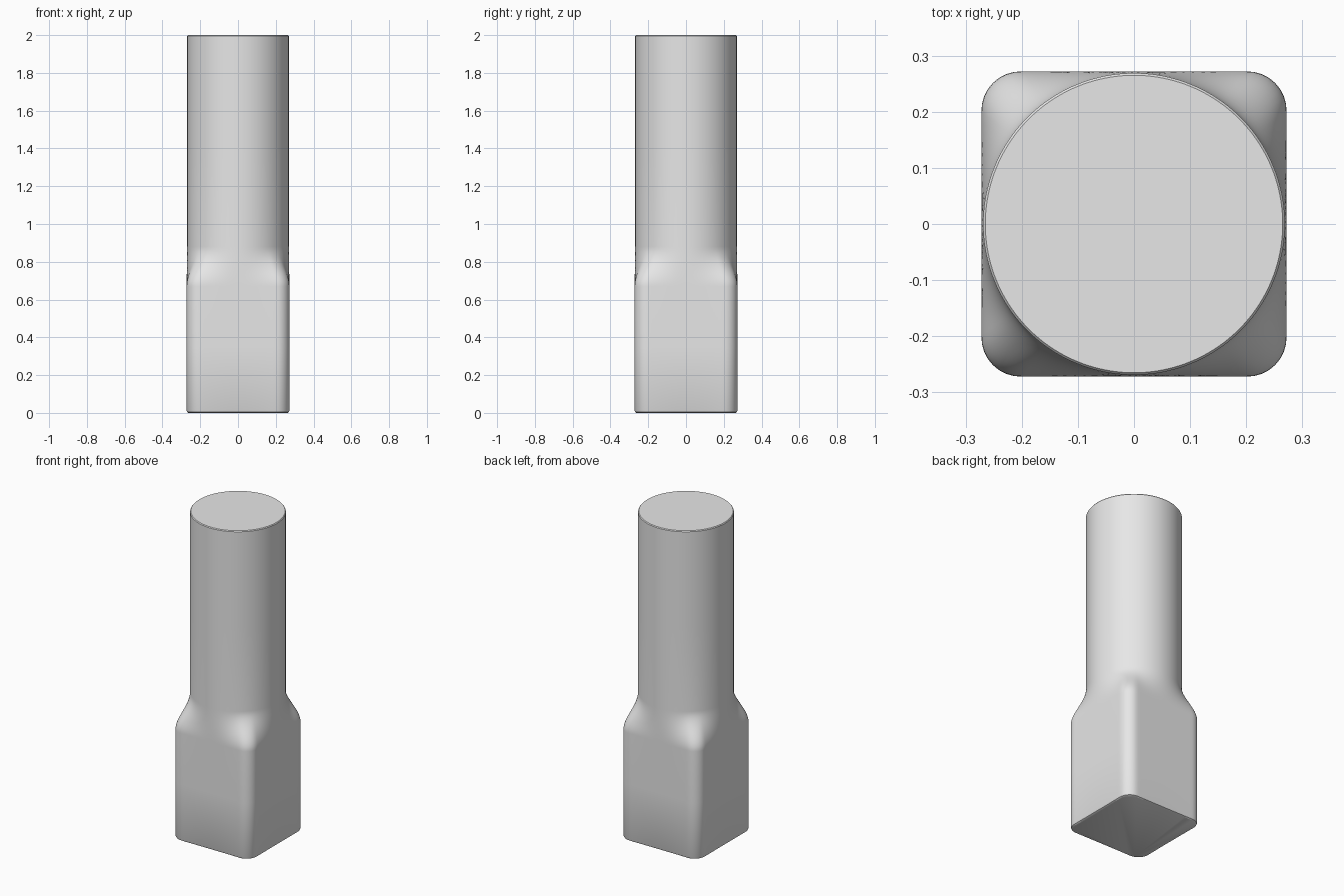
import bpy, bmesh
from math import sin, cos, pi, sqrt, radians

if "Cube" in bpy.data.objects:
    bpy.data.objects.remove(bpy.data.objects["Cube"], do_unlink=True)

SIDES = 160
HALF, CORNER = 0.272, 0.07      # square base
RADIUS = 0.269                  # round shaft
BLEND_LOW, BLEND_HIGH = 0.67, 0.88


def square_radius(a):
    """Distance from the axis to a rounded square along angle a."""
    ux, uy = abs(cos(a)), abs(sin(a))
    big, small = max(ux, uy), min(ux, uy)
    inner = HALF - CORNER
    if small / big * HALF <= inner:
        return HALF / big
    d = (big + small) * inner
    return d + sqrt(d * d - 2 * inner * inner + CORNER * CORNER)


def ring(bm, z, blend, inset=0.0):
    """One cross-section, from square (blend 0) to round (blend 1)."""
    verts = []
    for i in range(SIDES):
        a = 2 * pi * i / SIDES
        r = square_radius(a) * (1 - blend) + RADIUS * blend - inset
        verts.append(bm.verts.new((r * cos(a), r * sin(a), z)))
    return verts


bm = bmesh.new()
# Square base with a softened bottom edge
rings = [ring(bm, 0, 0, 0.012), ring(bm, 0.004, 0, 0.004),
         ring(bm, 0.012, 0), ring(bm, 0.35, 0)]
# Smooth shoulder
steps = 16
for k in range(steps + 1):
    t = k / steps
    rings.append(ring(bm, BLEND_LOW + (BLEND_HIGH - BLEND_LOW) * t,
                      t * t * (3 - 2 * t)))
# Round shaft with a fine top edge
rings += [ring(bm, 1.4, 1), ring(bm, 1.995, 1), ring(bm, 2, 1, 0.004)]

for low, high in zip(rings, rings[1:]):
    for i in range(SIDES):
        j = (i + 1) % SIDES
        bm.faces.new((low[i], low[j], high[j], high[i]))
bm.faces.new(list(reversed(rings[0])))
bm.faces.new(rings[-1])

mesh = bpy.data.meshes.new("square_based_rod")
bm.to_mesh(mesh)
bm.free()
rod = bpy.data.objects.new("square_based_rod", mesh)
bpy.context.collection.objects.link(rod)

# Plain grey material
grey = bpy.data.materials.new("light_grey")
grey.use_nodes = True
colour = (0.8, 0.8, 0.8, 1)
grey.diffuse_color = colour
grey.node_tree.nodes["Principled BSDF"].inputs["Base Color"].default_value = colour
mesh.materials.append(grey)

bpy.ops.object.select_all(action="DESELECT")
rod.select_set(True)
bpy.context.view_layer.objects.active = rod
bpy.ops.object.shade_smooth_by_angle(angle=radians(30))
